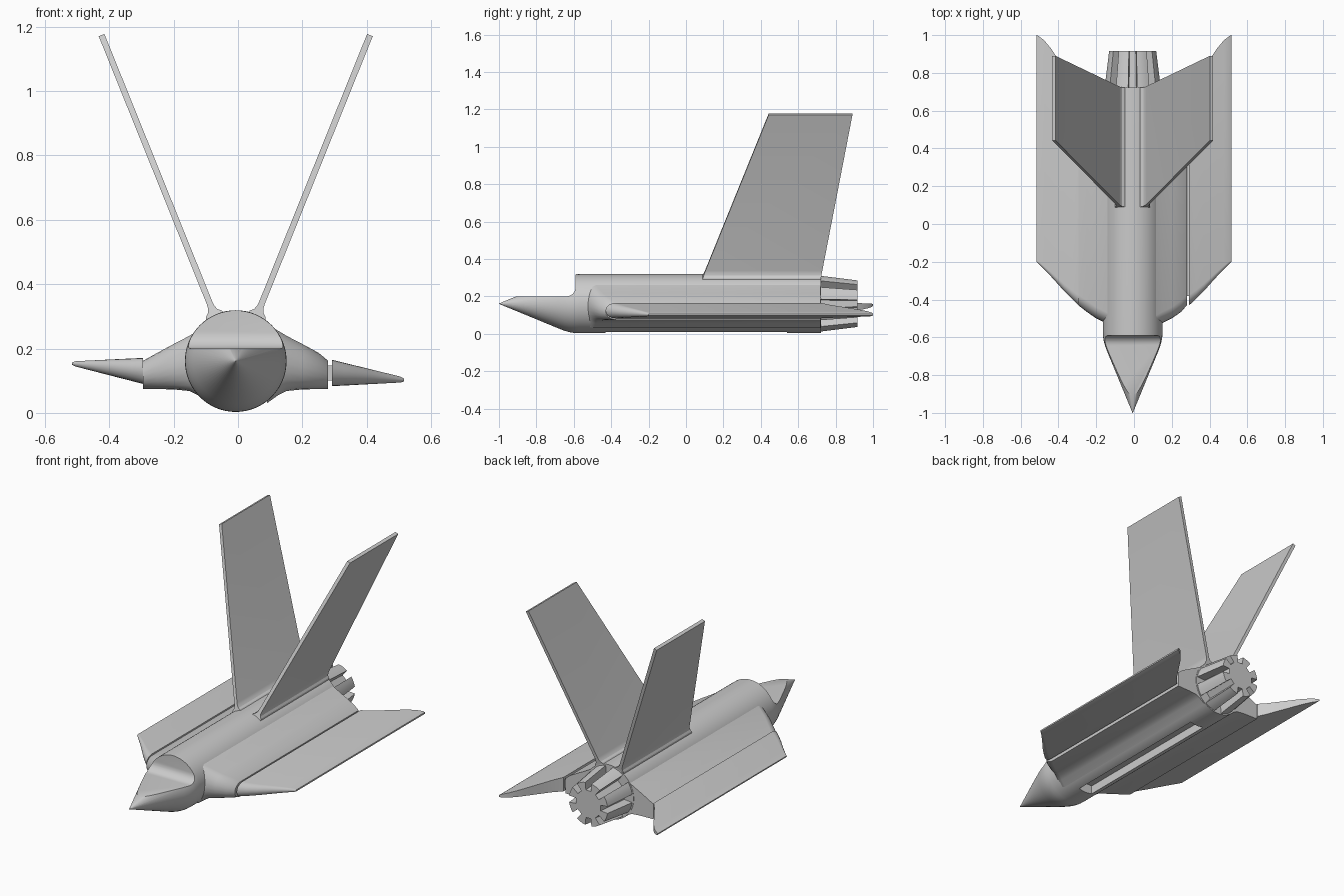
import bpy, bmesh, math

if "Cube" in bpy.data.objects:
    bpy.data.objects.remove(bpy.data.objects["Cube"])

CX, CZ = -0.007, 0.161   # fuselage axis


def loft(name, rings, smooth=30):
    """Skin a list of equal-length closed rings and cap both ends."""
    bm = bmesh.new()
    vs = [[bm.verts.new(p) for p in r] for r in rings]
    n = len(rings[0])
    for a, b in zip(vs, vs[1:]):
        for i in range(n):
            j = (i + 1) % n
            bm.faces.new((a[i], a[j], b[j], b[i]))
    bm.faces.new(vs[0])
    bm.faces.new(vs[-1])
    bmesh.ops.recalc_face_normals(bm, faces=bm.faces)
    me = bpy.data.meshes.new(name)
    bm.to_mesh(me)
    bm.free()
    ob = bpy.data.objects.new(name, me)
    bpy.context.collection.objects.link(ob)
    if smooth:
        shade(ob, smooth)
    return ob


def shade(ob, angle=30):
    bpy.ops.object.select_all(action='DESELECT')
    ob.select_set(True)
    bpy.context.view_layer.objects.active = ob
    bpy.ops.object.shade_smooth_by_angle(angle=math.radians(angle))


def box(name, x0, x1, y0, y1, z0, z1):
    return loft(name, [[(x, y0, z0), (x, y1, z0), (x, y1, z1), (x, y0, z1)]
                       for x in (x0, x1)], 0)


def cut(ob, cutter):
    m = ob.modifiers.new("cut", 'BOOLEAN')
    m.operation, m.solver, m.object = 'DIFFERENCE', 'EXACT', cutter
    bpy.context.view_layer.objects.active = ob
    bpy.ops.object.modifier_apply(modifier=m.name)
    bpy.data.objects.remove(cutter)


# fuselage: turned body with a conical nose
profile = [(-1, .001), (-.68, .133), (-.65, .1445), (-.62, .153), (-.595, .157),
           (-.57, .158), (.722, .158)]
N = 64
fuselage = loft("fuselage", [[(CX + r * math.cos(2 * math.pi * i / N), y,
                               CZ + r * math.sin(2 * math.pi * i / N))
                              for i in range(N)] for y, r in profile], 0)

# filleted step between nose deck and upright front face
step = [(-1.2, .2)]
for i in range(9):
    a = math.radians(-90 + 90 * i / 8)
    step.append((-.64 + .05 * math.cos(a), .25 + .05 * math.sin(a)))
step += [(-.59, .5), (-1.2, .5)]
cut(fuselage, loft("step_cutter", [[(x, y, z) for y, z in step] for x in (-.4, .4)], 0))

# belly slot
cut(fuselage, box("slot_cutter", CX - .045, CX + .045, -.43, .54, -.1, .06))
shade(fuselage)


def section(x, y0, y1, lo, hi):
    """Wing slice: rounded leading edge, square trailing edge."""
    h, mid = (hi - lo) / 2, (hi + lo) / 2
    d = min(.06, h * 1.3)
    ring = [(x, y1, hi)]
    for i in range(11):
        a = math.pi / 2 + math.pi * i / 10
        ring.append((x, y0 + d + d * math.cos(a), mid + h * math.sin(a)))
    return ring + [(x, y1, lo)]


# wings: fixed inner fairing plus slightly tilted outer panel
for side, sx, root, edge, zr, zt in (
        ("left", -1, .295, .295, (.09, .171), (.147, .16)),
        ("right", 1, .28, .292, (.083, .165), (.095, .11))):
    inner = [(.09, -.555, .03, .275), (.125, -.54, .055, .255), (.15, -.525, .068, .24),
             (.2, -.50, .073, .214), (.25, -.465, .074, .187), (root, -.43, .075, .162)]
    loft(side + "_wing_root", [section(sx * x, y, .72, lo, hi) for x, y, lo, hi in inner])

    outer = [(edge, -.43, .722), (.33, -.395, .765), (.37, -.355, .825), (.41, -.31, .885),
             (.44, -.277, .93), (.475, -.24, .972), (.505, -.21, .995), (.516, -.2, 1.0)]
    rings = []
    for x, y0, y1 in outer:
        t = (x - edge) / (.516 - edge)
        lo = zr[0] + t * (zt[0] - zr[0])
        hi = zr[1] + t * (zt[1] - zr[1])
        if t == 1:
            lo, hi = lo + .003, hi - .003
        rings.append(section(sx * x, y0, y1, lo, hi))
    loft(side + "_wing_panel", rings)

# hinge strip in the gap of the right wing
box("wing_hinge", .26, .31, -.38, .71, .1, .148)

# twin canted fins with flared feet
dx, dz = .35, .868
L = math.hypot(dx, dz)
for side, sx in (("left", -1), ("right", 1)):
    rings = []
    for s, h in ((-.02, .035), (.003, .026), (.012, .016), (.025, .011), (.04, .0095), (1, .0095)):
        x, z = .067 + s * dx, .306 + s * dz
        y0, y1 = .09 + .352 * s, .722 + .168 * s
        ox, oz = h * dz / L, -h * dx / L
        rings.append([(CX + sx * (x + k * ox), y, z + k * oz)
                      for k, y in ((-1, y0), (1, y0), (1, y1), (-1, y1))])
    loft(side + "_fin", rings, 25)

# slotted exhaust nozzle
rings = []
for y, ro, ri, w in ((.71, .152, .1, .024), (.917, .126, .082, .02)):
    ring = []
    for k in range(8):
        a = math.pi / 2 + k * math.pi / 4
        go, gi = math.asin(w / ro), math.asin(w / ri * .8)
        pts = [(ri, a - gi), (ri, a + gi)]
        pts += [(ro, a + go + (math.pi / 4 - 2 * go) * i / 4) for i in range(5)]
        ring += [(CX + r * math.cos(t), y, CZ + r * math.sin(t)) for r, t in pts]
    rings.append(ring)
loft("exhaust_nozzle", rings, 25)
